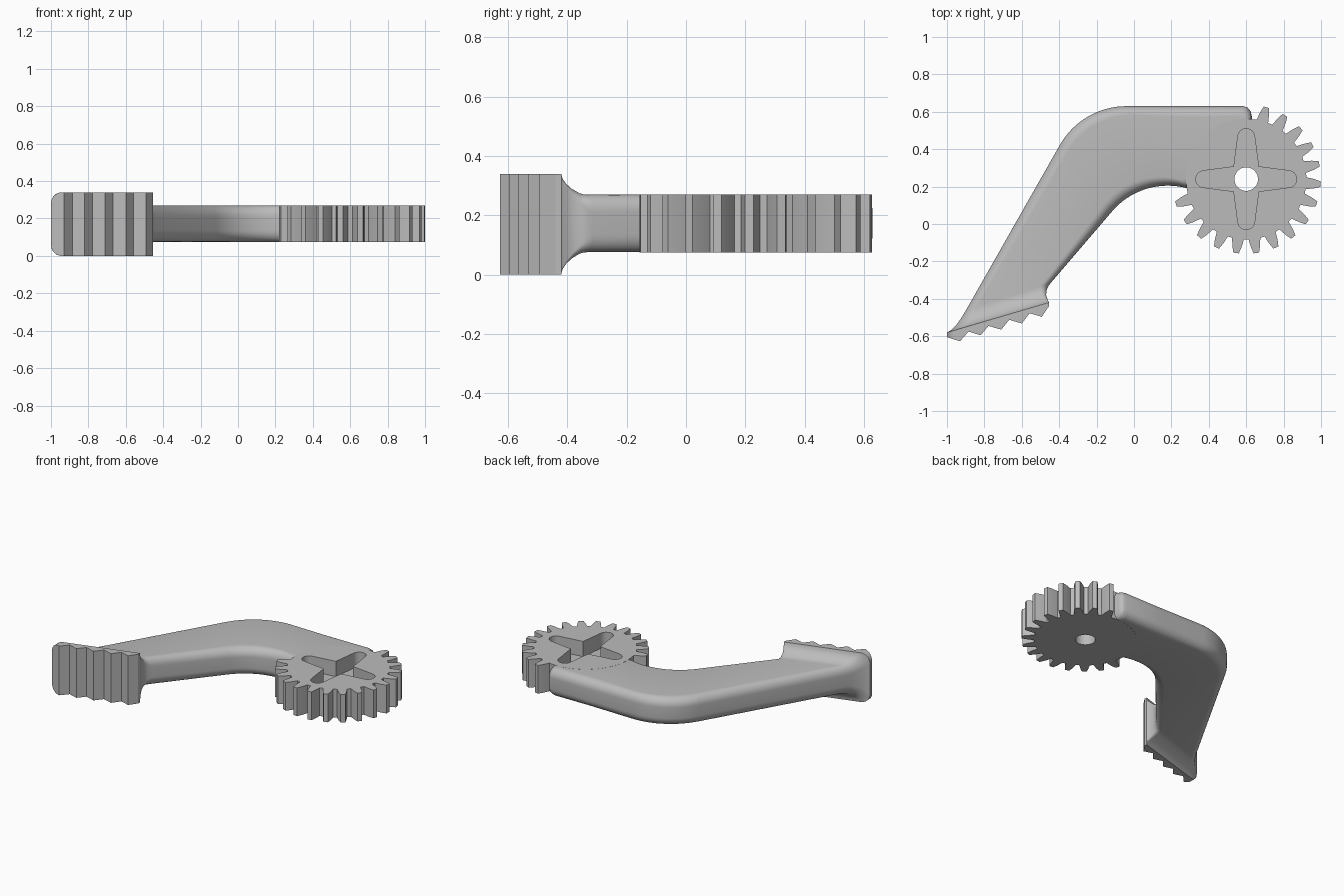
import bpy, bmesh
from math import sin, cos, pi, radians, sqrt
from mathutils import Vector, Matrix

if "Cube" in bpy.data.objects:
    bpy.data.objects.remove(bpy.data.objects["Cube"])

GREY = (0.5, 0.5, 0.5, 1)
mat = bpy.data.materials.new("plain_grey")
mat.use_nodes = True
mat.diffuse_color = GREY
mat.node_tree.nodes["Principled BSDF"].inputs["Base Color"].default_value = GREY

Z0, Z1 = 0.075, 0.27          # gear and arm thickness
PAD_TOP = 0.34
HUB = Vector((0.6, 0.24))


def finish(bm, name):
    bmesh.ops.recalc_face_normals(bm, faces=bm.faces)
    mesh = bpy.data.meshes.new(name)
    bm.to_mesh(mesh)
    bm.free()
    mesh.materials.append(mat)
    obj = bpy.data.objects.new(name, mesh)
    bpy.context.collection.objects.link(obj)
    return obj


def activate(obj):
    bpy.ops.object.select_all(action='DESELECT')
    obj.select_set(True)
    bpy.context.view_layer.objects.active = obj


def prism(name, points, z0, z1, matrix=Matrix()):
    bm = bmesh.new()
    face = bm.faces.new([bm.verts.new((x, y, z0)) for x, y in points])
    new = bmesh.ops.extrude_face_region(bm, geom=[face])["geom"]
    verts = [v for v in new if isinstance(v, bmesh.types.BMVert)]
    bmesh.ops.translate(bm, vec=(0, 0, z1 - z0), verts=verts)
    bm.transform(matrix)
    return finish(bm, name)


def boolean(obj, cutter, operation):
    mod = obj.modifiers.new("cut", 'BOOLEAN')
    mod.object, mod.operation, mod.solver = cutter, operation, 'EXACT'
    activate(obj)
    bpy.ops.object.modifier_apply(modifier=mod.name)


def arc(centre, radius, start, end, steps):
    angles = [radians(start + (end - start) * i / steps) for i in range(steps + 1)]
    return [Vector((centre[0] + radius * cos(a), centre[1] + radius * sin(a))) for a in angles]


def polar(radius, degrees):
    return HUB + Vector((radius * cos(radians(degrees)), radius * sin(radians(degrees))))


# Gear: teeth all round except where the arm joins
TEETH, FIRST, LAST = 23, 1, 16
outline = []
for k in range(TEETH):
    mid = 90 - 360 / TEETH * k
    toothed = FIRST <= k <= LAST
    for radius, half in ((0.322, 5.7), (0.365, 3.9), (0.399, 2.1)):
        outline.append((radius if toothed else 0.322, mid + half))
    for radius, half in ((0.399, 2.1), (0.365, 3.9), (0.322, 5.7)):
        outline.append((radius if toothed else 0.322, mid - half))
gear = prism("gear", [polar(r, a) for r, a in outline], Z0, Z1)

# Arm: rounded sections lofted between an outer and an inner edge
SIDE = 0.06
stations = []                 # outer point, inner point, half height, inner corner radius
flare = ((0, (-1.0, -0.58), (-0.455, -0.42)),
         (0.03, (-0.987, -0.573), (-0.457, -0.415)),
         (0.12, (-0.97, -0.56), (-0.463, -0.402)),
         (0.3, (-0.95, -0.54), (-0.47, -0.38)),
         (0.6, (-0.925, -0.505), (-0.467, -0.35)),
         (0.8, (-0.91, -0.48), (-0.458, -0.333)),
         (1, (-0.895, -0.455), (-0.445, -0.315)))
HALF = (Z1 - Z0) / 2 - 0.0005
for q, outer, inner in flare:
    rise = 1 - sqrt(1 - (1 - q) ** 2)
    stations.append((outer, inner, HALF + (PAD_TOP / 2 - HALF) * rise, 0.005 + (SIDE - 0.005) * q))
outer_bend = arc((-0.04, 0.22), 0.41, 150, 90, 16)
inner_bend = arc((0.18, -0.185), 0.39, 140, 74, 16)
stations += [(o, i, HALF, SIDE) for o, i in zip(outer_bend, inner_bend)]
for outer, inner in (((0.3, 0.63), (0.32, 0.19)), ((0.585, 0.63), (0.42, 0.2)),
                     ((0.608, 0.622), (0.45, 0.21)), ((0.624, 0.602), (0.48, 0.22)),
                     ((0.632, 0.565), (0.5, 0.23))):
    stations.append((outer, inner, HALF, SIDE))


def section(outer, inner, half, inner_radius):
    """Rounded rectangle standing on the line from inner to outer."""
    outer, inner = Vector(outer), Vector(inner)
    width = (outer - inner).length
    along = (outer - inner) / width
    flat = []
    for sx, sy, start in ((1, 1, 0), (-1, 1, 90), (-1, -1, 180), (1, -1, 270)):
        r = SIDE if sx > 0 else inner_radius
        centre = (width if sx > 0 else 0) - sx * r
        flat += arc((centre, sy * (half - r)), r, start, start + 90, 8)
    middle = (Z0 + Z1) / 2 - 0.0025 * (half - HALF) / (PAD_TOP / 2 - HALF)
    return [(*(inner + along * p.x), middle + p.y) for p in flat]


bm = bmesh.new()
rings = [[bm.verts.new(p) for p in section(*s)] for s in stations]
for a, b in zip(rings, rings[1:]):
    for i in range(len(a)):
        j = (i + 1) % len(a)
        bm.faces.new((a[i], a[j], b[j], b[i]))
bm.faces.new(rings[0])
bm.faces.new(rings[-1])
arm = finish(bm, "arm")

# Cross-shaped socket and round hole through the hub
cross = []
for k in range(4):
    turn = Matrix.Rotation(k * pi / 2, 2)
    branch = [Vector((0.066, -0.066))] + arc((0.225, 0), 0.045, -82, 82, 10)
    cross += [HUB + turn @ p for p in branch]
socket = prism("socket_cutter", cross, 0.165, 0.5)
hole = prism("hole_cutter", arc(HUB, 0.063, 0, 350, 35), -0.5, 0.5)
for part in (gear, arm):
    boolean(part, socket, 'DIFFERENCE')
    boolean(part, hole, 'DIFFERENCE')

# Foot pad: saw-toothed strip trimmed to rounded corners at its outer end
teeth = [(-1.0, -0.58), (-1.0, -0.605), (-0.93, -0.627), (-0.885, -0.575), (-0.82, -0.595),
         (-0.778, -0.545), (-0.71, -0.565), (-0.667, -0.512), (-0.6, -0.532),
         (-0.558, -0.477), (-0.493, -0.496), (-0.455, -0.44), (-0.455, -0.42)]
pad = prism("foot_pad", teeth, -0.2, 0.6)
trim = arc((-1 + SIDE, PAD_TOP - SIDE), SIDE, 90, 180, 8)
trim += arc((-1 + SIDE, SIDE), SIDE, 180, 270, 8) + [(0, 0), (0, PAD_TOP)]
block = prism("pad_trimmer", trim, 0, 1, Matrix.Rotation(pi / 2, 4, 'X'))
boolean(pad, block, 'INTERSECT')

for cutter in (socket, hole, block):
    bpy.data.objects.remove(cutter)
for part in (gear, arm, pad):
    activate(part)
    bpy.ops.object.shade_smooth_by_angle(angle=radians(25))
